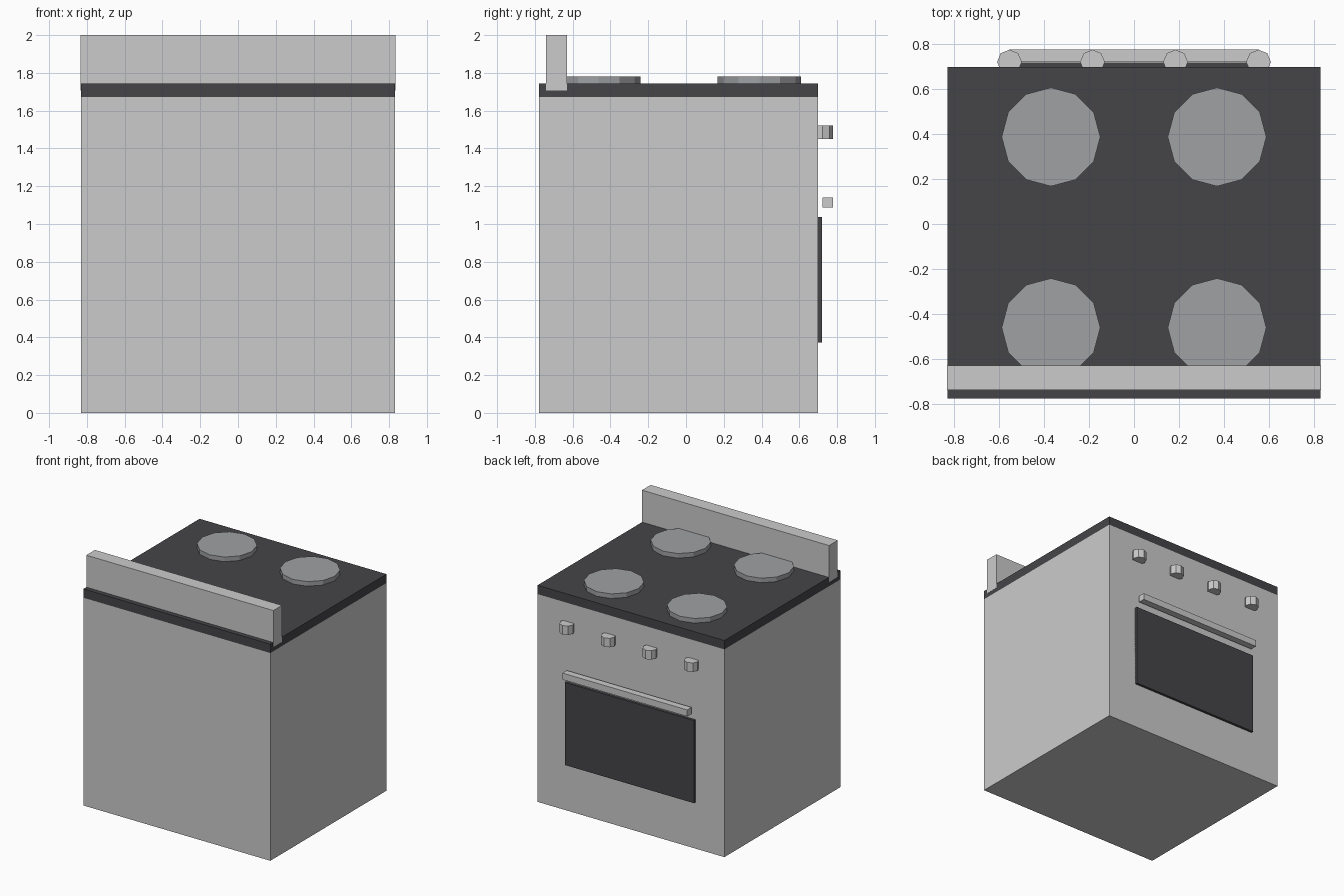
import bpy

if "Cube" in bpy.data.objects:
    bpy.data.objects.remove(bpy.data.objects["Cube"])


def material(name, rgb):
    m = bpy.data.materials.new(name)
    m.diffuse_color = (*rgb, 1)
    m.use_nodes = True
    m.node_tree.nodes["Principled BSDF"].inputs["Base Color"].default_value = m.diffuse_color
    return m


dark = material("dark_glass", (0.06, 0.06, 0.066))
plate = material("plate_grey", (0.35, 0.355, 0.37))
trim = material("trim_grey", (0.52, 0.52, 0.54))


def finish(obj, name, mat):
    obj.name = name
    if mat:
        obj.data.materials.append(mat)
    return obj


def box(name, x, y, z, mat=None):
    """Box from (min, max) ranges on each axis."""
    centre = [(a + b) / 2 for a, b in (x, y, z)]
    bpy.ops.mesh.primitive_cube_add(size=1, location=centre)
    obj = bpy.context.object
    for v in obj.data.vertices:
        for i, (a, b) in enumerate((x, y, z)):
            v.co[i] *= b - a
    return finish(obj, name, mat)


def disc(name, sides, radius, x, y, z, mat):
    """Upright prism between two heights."""
    bpy.ops.mesh.primitive_cylinder_add(
        vertices=sides, radius=radius, depth=z[1] - z[0],
        location=(x, y, (z[0] + z[1]) / 2))
    return finish(bpy.context.object, name, mat)


# Cabinet, dark cooktop and raised splashback
W = 0.832
box("body", (-W, W), (-0.777, 0.70), (0, 1.672))
box("cooktop", (-W, W), (-0.777, 0.70), (1.672, 1.743), dark)
box("splashback", (-W - 0.001, W + 0.001), (-0.74, -0.63), (1.706, 2.0))

# Oven door window and its bar handle
box("oven_window", (-0.575, 0.575), (0.70, 0.72), (0.373, 1.038), dark)
box("door_handle", (-0.555, 0.555), (0.722, 0.777), (1.087, 1.14), trim)

# Four hotplates
for x in (-0.37, 0.37):
    for y in (-0.462, 0.388):
        disc("hotplate", 12, 0.22, x, y, (1.743, 1.78), plate)

# Row of control knobs
for x in (-0.555, -0.185, 0.185, 0.555):
    disc("knob", 8, 0.055, x, 0.722, (1.45, 1.522), trim)
